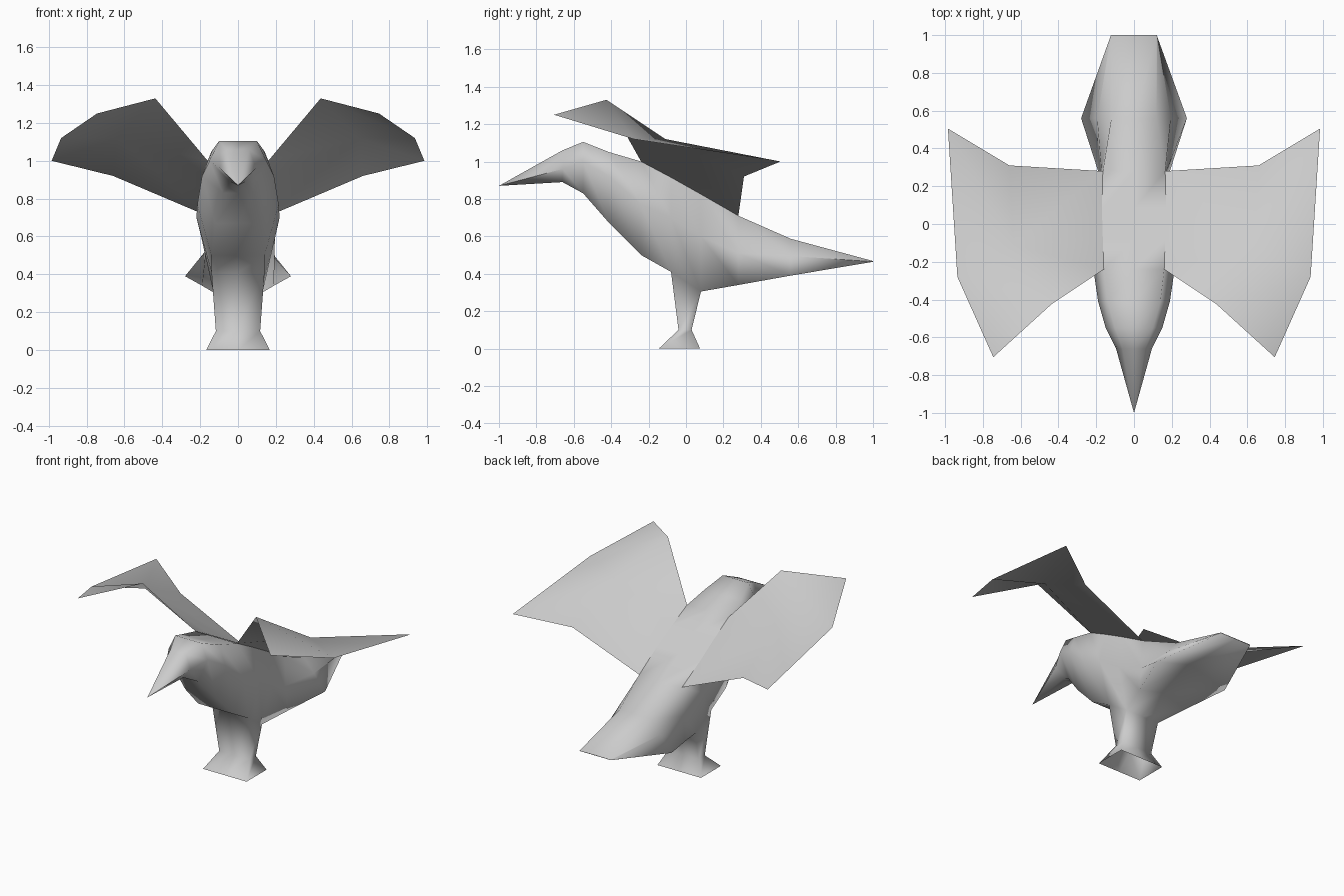
import bpy
import bmesh

cube = bpy.data.objects.get("Cube")
if cube:
    bpy.data.objects.remove(cube, do_unlink=True)

grey = bpy.data.materials.new("plain_grey")
grey.use_nodes = True
colour = (0.6, 0.6, 0.6, 1)
grey.diffuse_color = colour
grey.node_tree.nodes["Principled BSDF"].inputs["Base Color"].default_value = colour

# Body stations: y, top z and half width, side z and half width,
# bottom z and half width, rise of the underside's centre
stations = [
    (-0.66, 1.06, .06, .96, .095, .89, .04, 0),
    (-0.55, 1.105, .10, 1.0, .15, .83, .08, 0),
    (-0.41, 1.05, .14, .92, .19, .67, .12, 0),
    (-0.24, 1.00, .16, .77, .215, .50, .14, 0),
    (-0.08, .915, .165, .70, .22, .41, .14, 0),
    (0.08, .825, .17, .60, .195, .305, .13, 0),
    (0.28, .71, .165, .51, .172, .34, .19, .05),
    (0.56, .587, .12, .495, .195, .39, .28, .08),
    (1.00, .468, .12, .466, .122, .464, .12, 0),
]
LEG_FRONT, LEG_BACK = 4, 5

bm = bmesh.new()
rings = []
for y, zt, wt, zs, ws, zb, wb, rise in stations:
    outline = [(0, zt), (wt, zt), (ws, zs), (wb, zb), (0, zb + rise),
               (-wb, zb), (-ws, zs), (-wt, zt)]
    rings.append([bm.verts.new((x, y, z)) for x, z in outline])

# Skin between stations, leaving the belly open for the leg
for i, (a, b) in enumerate(zip(rings, rings[1:])):
    for k in range(8):
        if i == LEG_FRONT and k in (3, 4):
            continue
        n = (k + 1) % 8
        bm.faces.new((a[k], a[n], b[n], b[k]))

# Beak tip with a crisp edge along each side, and tail end
tip = bm.verts.new((0, -1, .87))
for k in range(8):
    bm.faces.new((tip, rings[0][(k + 1) % 8], rings[0][k]))
for k in (2, 6):
    bm.edges.get((tip, rings[0][k])).smooth = False
bm.faces.new(rings[-1])

# Leg column flaring to a hollow foot
loop = rings[LEG_FRONT][3:6] + rings[LEG_BACK][5:2:-1]
for z, w, front, back in ((.1, .117, -.04, .03), (0, .168, -.145, .075)):
    points = [(w, front), (0, front), (-w, front), (-w, back), (0, back), (w, back)]
    lower = [bm.verts.new((x, y, z)) for x, y in points]
    for k in range(6):
        n = (k + 1) % 6
        bm.faces.new((loop[k], loop[n], lower[n], lower[k]))
    loop = lower
bmesh.ops.recalc_face_normals(bm, faces=bm.faces)

# Wings: thin sheets fanned around a mid-wing point, growing out of the back
outer = [(.64, -.11, 1.12), (.66, .31, .92), (.985, .505, 1.0),
         (.935, -.28, 1.12), (.745, -.705, 1.25), (.437, -.425, 1.33)]
for side, column in ((1, 1), (-1, 7)):
    root = [ring[column] for ring in rings[3:7]]
    mid, elbow, end, edge, front, peak = [
        bm.verts.new((side * x, y, z)) for x, y, z in outer]
    rim = [edge, end, elbow] + root[::-1] + [peak, edge]
    fan = [(mid, p, q) for p, q in zip(rim, rim[1:])] + [(peak, front, edge)]
    for corners in fan:
        face = bm.faces.new(corners)
        face.normal_update()
        if face.normal.z < 0:
            face.normal_flip()

for face in bm.faces:
    face.smooth = True
mesh = bpy.data.meshes.new("winged_body")
bm.to_mesh(mesh)
bm.free()
mesh.materials.append(grey)
bpy.context.collection.objects.link(bpy.data.objects.new("winged_body", mesh))
